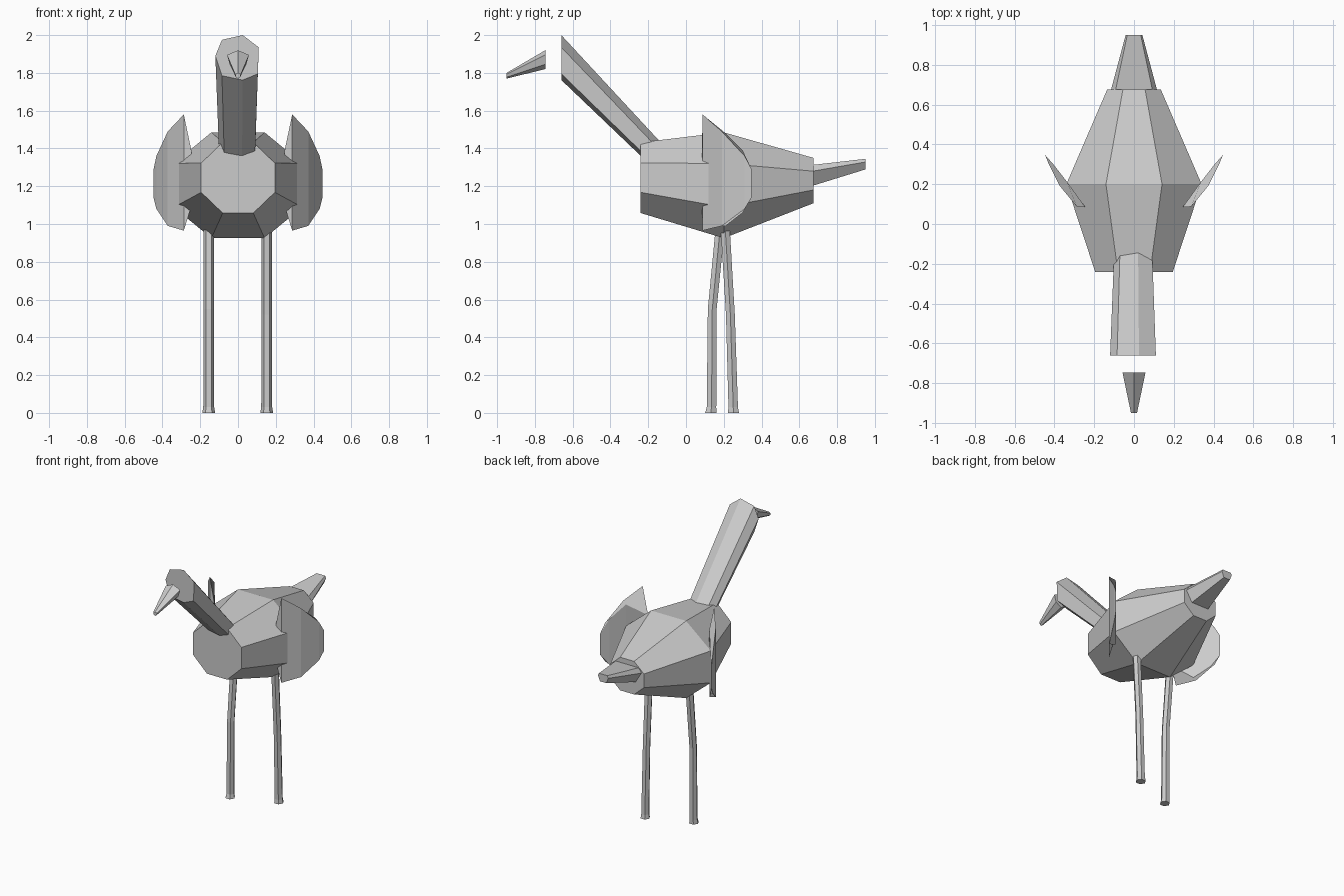
import bpy
import bmesh
from math import sin, cos, pi

cube = bpy.data.objects.get("Cube")
if cube:
    bpy.data.objects.remove(cube, do_unlink=True)

grey = bpy.data.materials.new("plain_grey")
grey.use_nodes = True
grey.diffuse_color = (0.6, 0.6, 0.6, 1)
grey.node_tree.nodes["Principled BSDF"].inputs["Base Color"].default_value = (0.6, 0.6, 0.6, 1)


def loft(name, rings):
    """Skin a closed, capped, flat shaded solid through matching rings."""
    bm = bmesh.new()
    rows = [[bm.verts.new(p) for p in ring] for ring in rings]
    n = len(rows[0])
    for a, b in zip(rows, rows[1:]):
        for i in range(n):
            j = (i + 1) % n
            bm.faces.new((a[i], a[j], b[j], b[i]))
    bm.faces.new(rows[0][::-1])
    bm.faces.new(rows[-1])
    bmesh.ops.recalc_face_normals(bm, faces=bm.faces)
    mesh = bpy.data.meshes.new(name)
    bm.to_mesh(mesh)
    bm.free()
    mesh.materials.append(grey)
    obj = bpy.data.objects.new(name, mesh)
    bpy.context.collection.objects.link(obj)
    return obj


def polygon(sides, turn=0.0):
    """Unit polygon, turn is in steps of one side."""
    return [(cos(2 * pi * (i + turn) / sides), sin(2 * pi * (i + turn) / sides))
            for i in range(sides)]


def along_y(shape, y, z, rx, rz):
    return [(u * rx, y, z + v * rz) for u, v in shape]


# Body: faceted barrel, flat sides reach the full radius
octagon = [(u / cos(pi / 8), v / cos(pi / 8)) for u, v in polygon(8, 0.5)]
loft("body", [along_y(octagon, *s) for s in (
    (-0.24, 1.245, 0.195, 0.187),
    (0.20, 1.205, 0.34, 0.28),
    (0.675, 1.23, 0.135, 0.12))])

# Tail: flat topped taper
tail_shape = [(0.8, 1), (1, 0.4), (0.6, -1), (-0.6, -1), (-1, 0.4), (-0.8, 1)]
loft("tail", [along_y(tail_shape, *s) for s in (
    (0.62, 1.247, 0.13, 0.06),
    (0.95, 1.317, 0.042, 0.028))])

# Neck: slanted seven sided tube, cut upright at the head end
neck_shape = [(-0.085, 0.095), (0.025, 0.12), (0.11, 0.055), (0.105, -0.085),
              (0.025, -0.118), (-0.085, -0.095), (-0.12, 0.01)]
loft("neck", [along_y(neck_shape, *s) for s in (
    (-0.66, 1.88, 1, 1),
    (-0.05, 1.26, 0.8, 0.68))])

# Beak: separate tapered wedge in front of the head
beak_shape = [(0, 1), (1, 0.5), (0.75, -0.5), (0, -1), (-0.75, -0.5), (-1, 0.5)]
loft("beak", [along_y(beak_shape, *s) for s in (
    (-0.745, 1.87, 0.058, 0.05),
    (-0.95, 1.785, 0.015, 0.015))])


# Legs: slim six sided tubes with a slight bend and a flared foot
def leg(name, x, path):
    loft(name, [[(x + u * r, y + v * r, z) for u, v in polygon(6)]
                for y, z, r in path])


leg("left_leg", 0.152, [(0.205, 1.02, 0.028), (0.235, 0.52, 0.027),
                        (0.25, 0.03, 0.029), (0.251, 0, 0.034)])
leg("right_leg", -0.155, [(0.185, 1.02, 0.028), (0.139, 0.55, 0.027),
                          (0.135, 0.03, 0.029), (0.131, 0, 0.034)])

# Wings: thin curved plates, each column is x, y, low z, high z
columns = [(0.245, 0.085, 1.10, 1.38), (0.287, 0.087, 0.965, 1.58),
           (0.372, 0.19, 0.99, 1.49), (0.432, 0.31, 1.08, 1.36),
           (0.447, 0.347, 1.14, 1.29), (0.405, 0.30, 1.06, 1.39),
           (0.335, 0.21, 0.99, 1.48)]
for side, name in ((1, "left_wing"), (-1, "right_wing")):
    loft(name, [[(side * x, y, lo) for x, y, lo, hi in columns],
                [(side * x, y, hi) for x, y, lo, hi in columns]])
